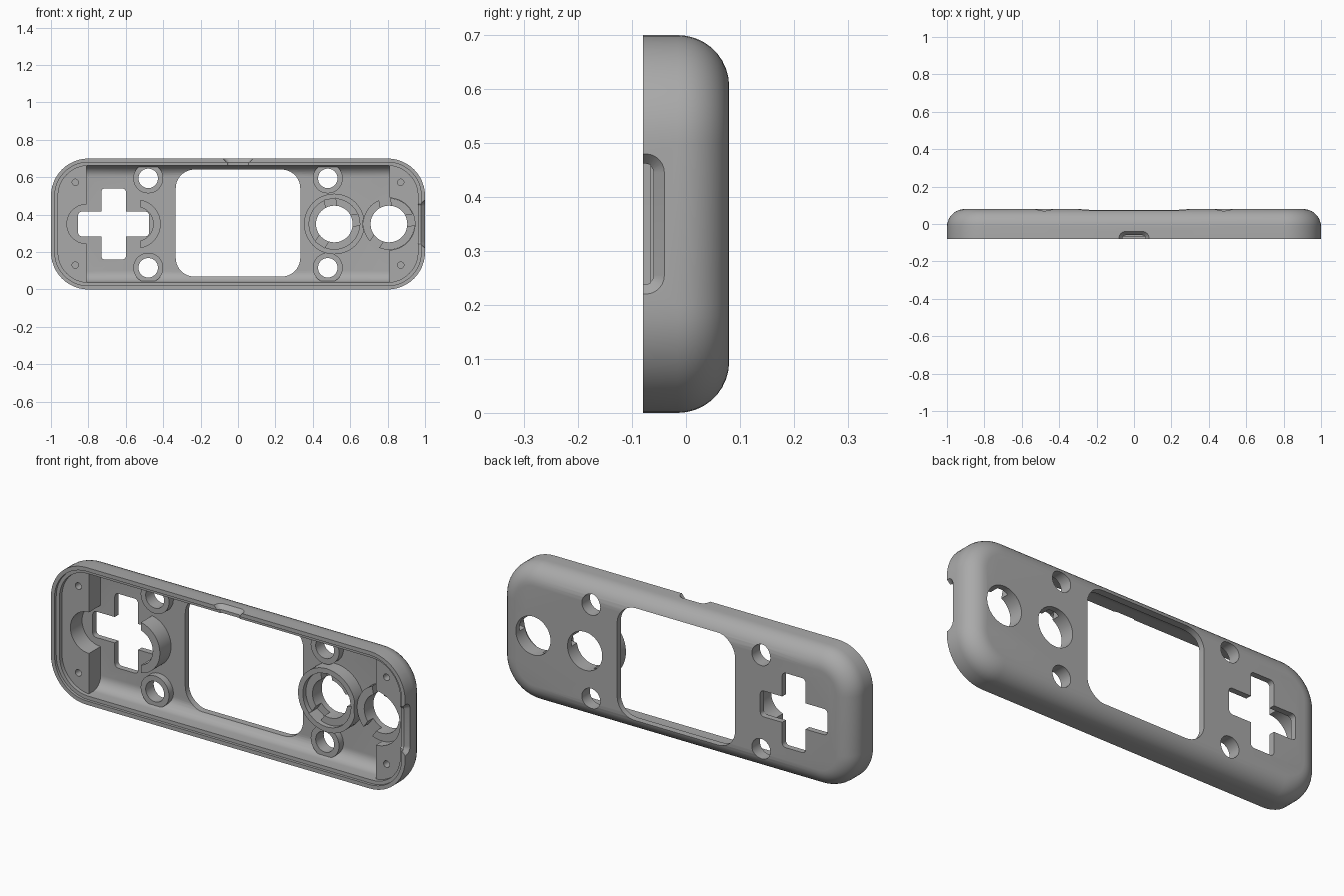
import bpy, bmesh
from math import sin, cos, pi, radians
from mathutils import Matrix

default = bpy.data.objects.get("Cube")
if default:
    bpy.data.objects.remove(default)

MID = 0.35      # height of the centre line
FLOOR = 0.05    # inner side of the face panel
FRONT = -0.09   # just ahead of the open rim

grey = bpy.data.materials.new("grey_plastic")
grey.use_nodes = True
grey.diffuse_color = (0.4, 0.4, 0.4, 1)
grey.node_tree.nodes["Principled BSDF"].inputs["Base Color"].default_value = (0.4, 0.4, 0.4, 1)


def rounded_rect(cx, cz, hx, hz, r, n=10):
    pts = []
    for q, (sx, sz) in enumerate([(1, 1), (-1, 1), (-1, -1), (1, -1)]):
        for i in range(n + 1):
            a = (q + i / n) * pi / 2
            pts.append((cx + sx * (hx - r) + r * cos(a), cz + sz * (hz - r) + r * sin(a)))
    return pts


def circle(cx, cz, r, n=48):
    return [(cx + r * cos(2 * pi * i / n), cz + r * sin(2 * pi * i / n)) for i in range(n)]


def loft(name, rings):
    """Closed solid through rings of 3D points."""
    bm = bmesh.new()
    loops = [[bm.verts.new(p) for p in ring] for ring in rings]
    n = len(loops[0])
    for a, b in zip(loops, loops[1:]):
        for i in range(n):
            bm.faces.new((a[i], a[(i + 1) % n], b[(i + 1) % n], b[i]))
    bm.faces.new(loops[0])
    bm.faces.new(loops[-1])
    bmesh.ops.recalc_face_normals(bm, faces=bm.faces)
    mesh = bpy.data.meshes.new(name)
    bm.to_mesh(mesh)
    bm.free()
    mesh.materials.append(grey)
    ob = bpy.data.objects.new(name, mesh)
    bpy.context.collection.objects.link(ob)
    return ob


def prism(name, pts, y0, y1):
    return loft(name, [[(x, y, z) for x, z in pts] for y in (y0, y1)])


def tray(name, profile):
    """Rounded outline swept through (inset, y) steps."""
    return loft(name, [[(x, y, z) for x, z in
                        rounded_rect(0, MID, 1 - d, MID - d, 0.2 - d, 12)] for d, y in profile])


def fillet(inset, y_end, r, n=9):
    return [(inset + r - r * cos(i * pi / 2 / n), y_end - r + r * sin(i * pi / 2 / n))
            for i in range(n + 1)]


def combine(target, tool, operation="DIFFERENCE"):
    mod = target.modifiers.new("bool", "BOOLEAN")
    mod.operation, mod.object, mod.solver = operation, tool, "EXACT"
    bpy.context.view_layer.update()
    result = bpy.data.meshes.new_from_object(
        target.evaluated_get(bpy.context.evaluated_depsgraph_get()))
    target.modifiers.clear()
    target.data = result
    bpy.data.objects.remove(tool)


def cut(pts, y0, y1):
    combine(shell, prism("cutter", pts, y0, y1))


def add(pts, y0, y1=FLOOR + 0.006):
    combine(shell, prism("boss", pts, y0, y1), "UNION")


# Outer shell with rounded back edge
shell = tray("controller_shell", [(0, -0.08)] + fillet(0, 0.08, 0.095))

# Stepped lip, then the cavity between the solid end blocks
combine(shell, tray("lip", [(0.02, FRONT), (0.02, -0.066), (0.038, -0.0655), (0.038, -0.045)]))
cavity = tray("cavity", [(0.038, -0.06)] + fillet(0.038, FLOOR, 0.06))
combine(cavity, prism("span", rounded_rect(0, MID, 0.81, 0.5, 0.001, 1), -0.2, 0.2), "INTERSECT")
combine(shell, cavity)

# Screw bosses beside the window
for x in (-0.48, 0.48):
    for z in (0.116, 0.594):
        add([(px, min(max(pz, 0.045), 0.655)) for px, pz in circle(x, z, 0.08)], 0.015)
        cut(circle(x, z, 0.052), FRONT, 0.1)

# Directional pad guide and cross opening
guide = prism("guide", circle(-0.545, MID, 0.132), -0.04, FLOOR + 0.006)
combine(guide, prism("bore", circle(-0.545, MID, 0.092), -0.2, 0.2))
combine(guide, prism("trim", rounded_rect(-0.67, MID, 0.15, 0.3, 0.001, 1), -0.2, 0.2))
combine(shell, guide, "UNION")
cut(circle(-0.81, MID, 0.105), FRONT, FLOOR - 0.001)
for hx, hz in ((0.19, 0.066), (0.066, 0.19)):
    cut(rounded_rect(-0.665, MID, hx, hz, 0.02, 5), FRONT, 0.1)

# Round button sockets with three key slots each
for x, outer, inner, top, ledge in ((0.515, 0.162, 0.135, -0.02, 0.005),
                                    (0.807, 0.138, 0.138, 0.005, 0.005)):
    cut(circle(x, MID, inner + 0.001), FRONT, FLOOR - 0.001)
    add(circle(x, MID, outer), top)
    if inner < outer:
        cut(circle(x, MID, inner), FRONT, ledge)
    for angle in (10, 100, 235):
        turn = Matrix.Rotation(radians(angle), 2)
        slot = [turn @ v for v in
                (Matrix(((px, pz), (0, 0))).row[0] for px, pz in
                 ((0.05, -0.03), (inner, -0.03), (inner, 0.03), (0.05, 0.03)))]
        cut([(x + v[0], MID + v[1]) for v in slot], FRONT, FLOOR - 0.001)
    cut(circle(x, MID, 0.098), FRONT, 0.1)

# Display window
cut(rounded_rect(0, 0.355, 0.333, 0.286, 0.1), FRONT, 0.1)

# Blind screw holes in the end blocks
for x in (-0.87, 0.87):
    for z in (0.13, 0.573):
        cut(circle(x, z, 0.017, 20), FRONT, 0.01)


# Flared cable notches in the left end and the top edge
def notch(half, place):
    steps = [(0.02, 0), (0, 0), (-0.022, 0.02), (-0.06, 0.02)]
    combine(shell, loft("notch", [[place(a, b, d) for a, b in
            rounded_rect(0, -0.08, half - s, 0.04 - s, 0.035 - s, 6)] for d, s in steps]))


notch(0.13, lambda a, b, d: (1 + d, b, MID + a))
notch(0.08, lambda a, b, d: (a, b, 2 * MID + d))

bpy.ops.object.select_all(action="DESELECT")
shell.select_set(True)
bpy.context.view_layer.objects.active = shell
bpy.ops.object.shade_smooth_by_angle(angle=radians(30))
